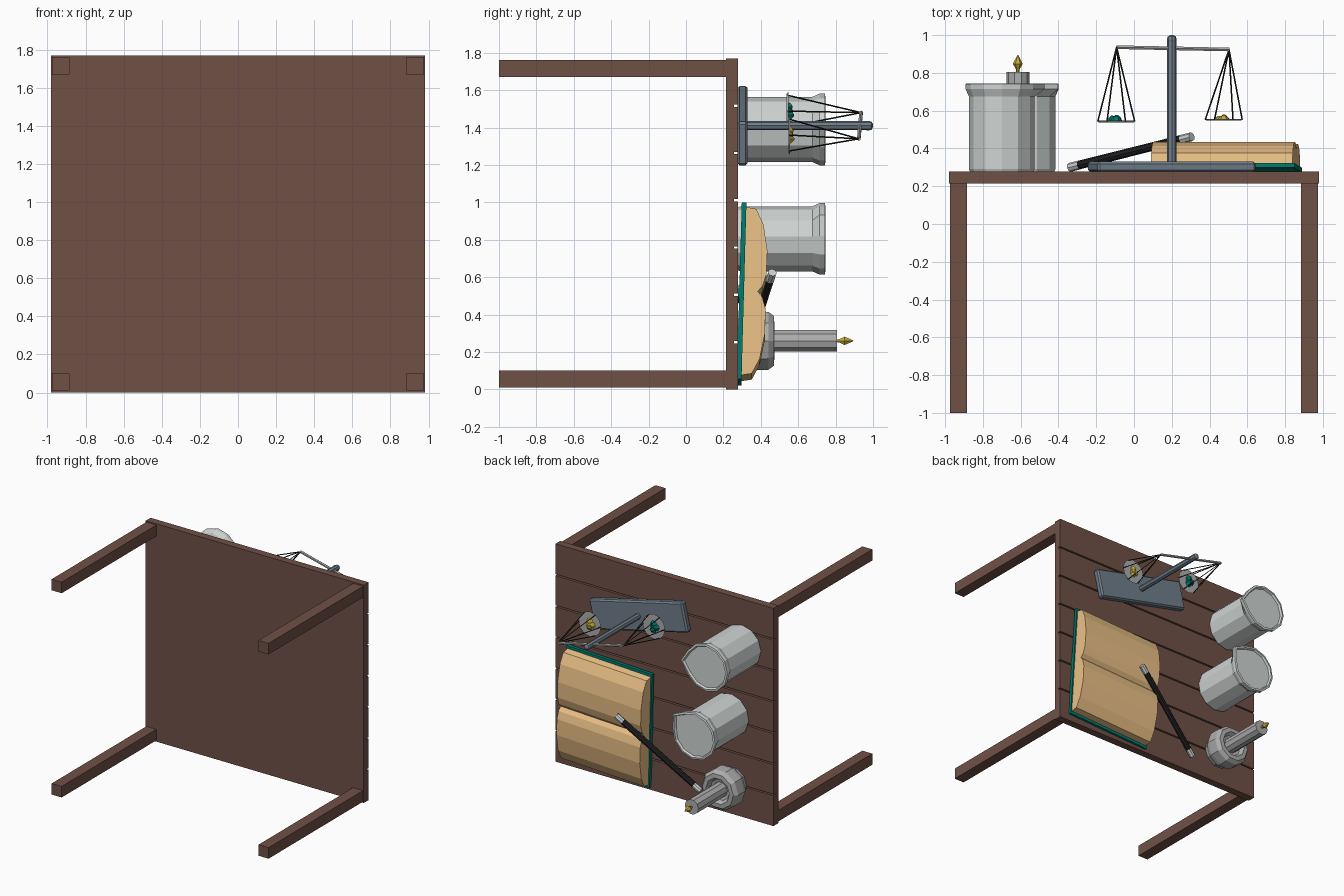
import bpy, bmesh, math, random
from mathutils import Vector, Matrix

if "Cube" in bpy.data.objects:
    bpy.data.objects.remove(bpy.data.objects["Cube"])

random.seed(4)

def mat(name, c):
    m = bpy.data.materials.new(name)
    m.diffuse_color = (*c, 1)
    m.use_nodes = True
    m.node_tree.nodes["Principled BSDF"].inputs["Base Color"].default_value = m.diffuse_color
    return m

WOOD = mat("wood", (0.16, 0.082, 0.062))
STEEL = mat("blue_grey", (0.16, 0.21, 0.26))
GLASS = mat("pale_grey", (0.62, 0.66, 0.65))
WAX = mat("grey", (0.42, 0.42, 0.42))
BLACK = mat("black", (0.015, 0.015, 0.015))
TEAL = mat("teal", (0.0, 0.2, 0.16))
PAPER = mat("paper", (0.83, 0.53, 0.24))
GOLD = mat("gold", (0.55, 0.4, 0.04))

def finish(name, bm, m):
    bmesh.ops.recalc_face_normals(bm, faces=bm.faces)
    me = bpy.data.meshes.new(name)
    bm.to_mesh(me)
    bm.free()
    me.materials.append(m)
    ob = bpy.data.objects.new(name, me)
    bpy.context.collection.objects.link(ob)
    return ob

def box(name, lo, hi, m, bevel=0):
    lo, hi = Vector(lo), Vector(hi)
    bm = bmesh.new()
    bmesh.ops.create_cube(bm, size=1)
    for v in bm.verts:
        v.co = (lo + hi) / 2 + v.co * (hi - lo)
    if bevel:
        bmesh.ops.bevel(bm, geom=bm.edges[:], offset=bevel, segments=1, affect='EDGES')
    return finish(name, bm, m)

def lathe(name, x, z, prof, n, m, spout=None, spout_from=99):
    """Revolve (radius, y) points about the y direction; optional pouring lip."""
    bm = bmesh.new()
    rings = []
    for i, (r, y) in enumerate(prof):
        ring = []
        for k in range(n):
            a = 2 * math.pi * k / n + (spout or 0)
            rr = r + (0.035 if k == 0 and i >= spout_from and r > 0.15 else 0)
            ring.append(bm.verts.new((x + rr * math.cos(a), y, z + rr * math.sin(a))))
        rings.append(ring)
    for a, b in zip(rings, rings[1:]):
        for k in range(n):
            bm.faces.new((a[k], a[(k + 1) % n], b[(k + 1) % n], b[k]))
    bm.faces.new(rings[0])
    bm.faces.new(rings[-1])
    bmesh.ops.remove_doubles(bm, verts=bm.verts, dist=1e-5)
    return finish(name, bm, m)

def rod(name, p, q, r, n, m):
    p, q = Vector(p), Vector(q)
    d = q - p
    bm = bmesh.new()
    M = Matrix.Translation((p + q) / 2) @ d.to_track_quat('Z', 'Y').to_matrix().to_4x4()
    bmesh.ops.create_cone(bm, cap_ends=True, segments=n, radius1=r, radius2=r,
                          depth=d.length, matrix=M)
    return finish(name, bm, m)

def prism(name, pts, x0, x1, m):
    """Extrude a (z, y) outline along x."""
    bm = bmesh.new()
    a, b = ([bm.verts.new((x, y, z)) for z, y in pts] for x in (x0, x1))
    bm.faces.new(a)
    bm.faces.new(b)
    for i in range(len(pts)):
        j = (i + 1) % len(pts)
        bm.faces.new((a[i], a[j], b[j], b[i]))
    return finish(name, bm, m)

# table, with its top facing +y
H = 1.77
box("table_slab", (-0.98, 0.215, 0), (0.98, 0.256, H), WOOD)
P = H / 7
for i in range(7):
    box("table_plank", (-0.98, 0.25, i * P + (0.006 if i else 0)),
        (0.98, 0.277, (i + 1) * P - (0.006 if i < 6 else 0)), WOOD)
for x in (-0.93, 0.93):
    for z in (0.055, H - 0.055):
        box("table_leg", (x - 0.045, -1, z - 0.045), (x + 0.045, 0.22, z + 0.045), WOOD)

# balance scale
CX, CZ = 0.2, 1.41
base = box("scale_base", (-0.43, 0.275, -0.12), (0.43, 0.33, 0.12), STEEL, 0.012)
base.matrix_world = Matrix.Translation((CX, 0, CZ)) @ Matrix.Rotation(math.radians(13.2), 4, 'Y')
lathe("scale_post", CX, CZ, [(0.024, 0.32), (0.024, 0.965), (0.026, 0.975), (0.022, 0.992), (0.008, 1.0)], 8, STEEL)
ends = [Vector((-0.092, 0.936, 1.48)), Vector((0.503, 0.924, 1.34))]
rod("scale_beam", ends[0], ends[1], 0.011, 6, WAX)
for e, (px, py, pz), m, h in ((ends[0], (-0.094, 0.542, 1.488), TEAL, 0.038),
                              (ends[1], (0.475, 0.552, 1.36), GOLD, 0.028)):
    lathe("scale_pan", px, pz, [(0.094, py - 0.004), (0.102, py + 0.005)], 12, WAX)
    for k in range(6):
        a = math.pi * k / 3
        rod("pan_string", e, (px + 0.098 * math.cos(a), py, pz + 0.098 * math.sin(a)), 0.004, 4, BLACK)
    for k in range(4):
        a = k * 1.6
        s = 0.022 if k else 0
        lathe("weighed_heap", px + s * math.cos(a), pz + s * math.sin(a),
              [(0.03, py + 0.003), (0.022, py + h * random.uniform(0.4, 0.6)), (0.006, py + h * random.uniform(0.7, 1))],
              6, m)

# two jars with pouring lips
for x, z, ang in ((-0.7, 1.39, 0.0), (-0.59, 0.805, 0.6)):
    lathe("jar", x, z, [(0.168, 0.276), (0.174, 0.29), (0.174, 0.675), (0.192, 0.715), (0.192, 0.742),
                        (0.176, 0.745), (0.168, 0.728)], 12, GLASS, ang, 3)

# candle in a rounded holder
LX, LZ = -0.615, 0.26
lathe("candle_holder", LX, LZ, [(0.125, 0.276), (0.13, 0.30), (0.16, 0.34), (0.165, 0.37), (0.163, 0.44), (0.14, 0.47),
                                (0.105, 0.472), (0.085, 0.44), (0.05, 0.43)], 10, WAX)
lathe("candle", LX, LZ, [(0.061, 0.42), (0.061, 0.806)], 10, WAX)
lathe("flame", LX, LZ, [(0.008, 0.80), (0.01, 0.82), (0.026, 0.848), (0.002, 0.895)], 6, GOLD)

# open book, tilted slightly
half = [(0.45, 0), (0.44, 0.055), (0.36, 0.095), (0.22, 0.12), (0.09, 0.118), (0.03, 0.1)]
pages = half + [(0, 0.075)] + [(-z, y) for z, y in reversed(half)]
parts = [prism("book_pages", pages, -0.375, 0.375, PAPER),
         box("book_cover", (-0.385, -0.024, 0.035), (0.385, 0.001, 0.472), TEAL),
         box("book_cover", (-0.385, -0.024, -0.472), (0.385, 0.001, -0.035), TEAL),
         prism("book_spine", [(-0.045, -0.012), (-0.03, -0.03), (0.03, -0.03), (0.045, -0.012), (0.03, 0.001), (-0.03, 0.001)],
               -0.385, 0.385, TEAL)]
M = (Matrix.Translation((0.485, 0.309, 0.51)) @ Matrix.Rotation(math.radians(-2.5), 4, 'Y')
     @ Matrix.Rotation(math.radians(-1.6), 4, 'X'))
for p in parts:
    p.matrix_world = M

# wand leaning on the book
A, B = Vector((-0.34, 0.3, 0.125)), Vector((0.305, 0.462, 0.625))
a, b = A.lerp(B, 0.08), A.lerp(B, 0.92)
rod("wand_shaft", a, b, 0.023, 8, BLACK)
rod("wand_tip", A, a, 0.024, 8, GLASS)
rod("wand_tip", b, B, 0.024, 8, GLASS)
